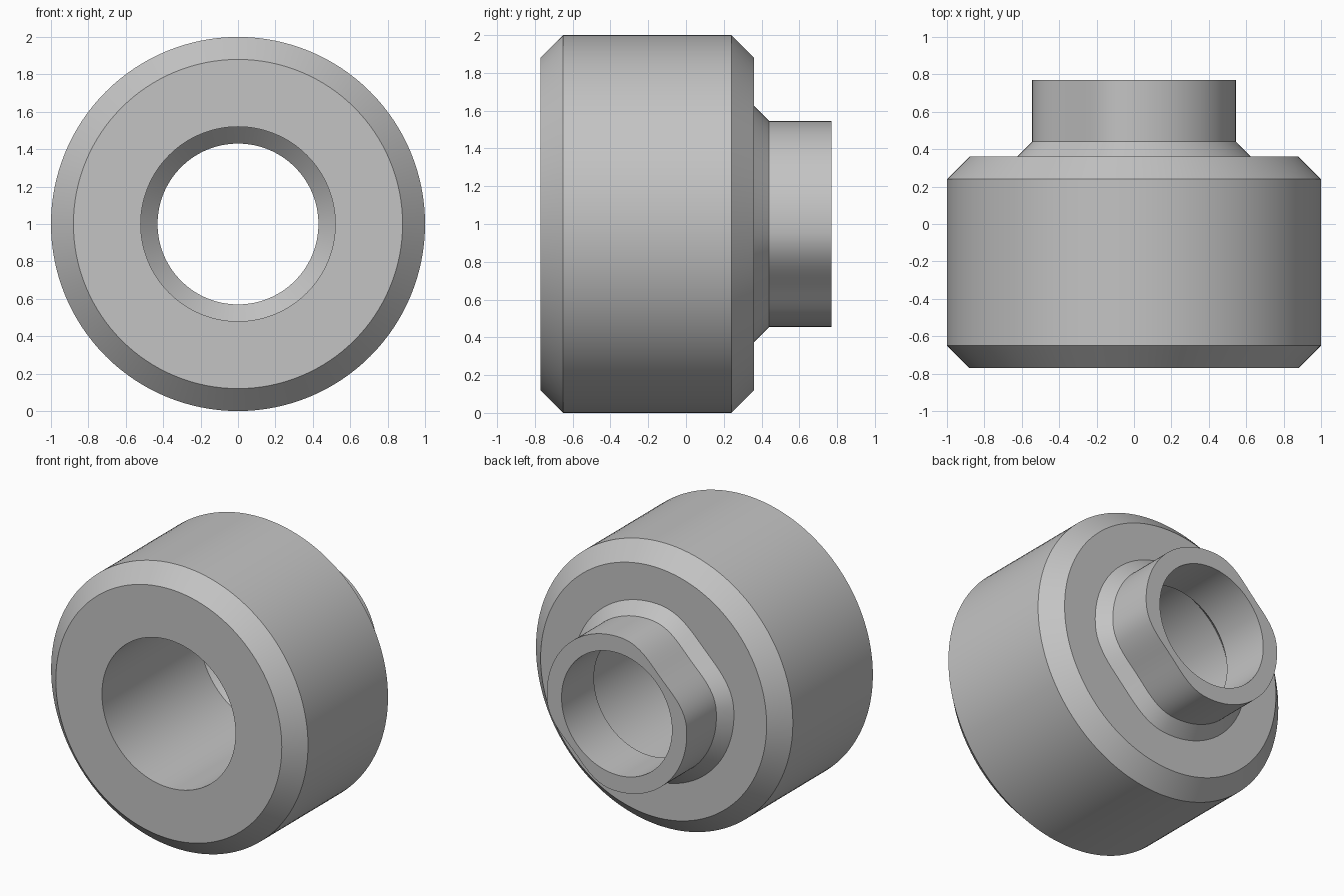
import bpy
import bmesh
from math import cos, sin, pi, radians

cube = bpy.data.objects.get("Cube")
if cube:
    bpy.data.objects.remove(cube, do_unlink=True)

SEGMENTS = 128
AXIS_HEIGHT = 1.0

# Single grey metal colour
metal = bpy.data.materials.new("grey_metal")
metal.use_nodes = True
grey = (0.55, 0.55, 0.55, 1.0)
metal.diffuse_color = grey
metal.node_tree.nodes["Principled BSDF"].inputs["Base Color"].default_value = grey


def flat_depth(angle):
    """Depth of the two opposed blended flats on the hub."""
    half_width = radians(40)
    for centre in (radians(135), radians(315)):
        offset = abs((angle - centre + pi) % (2 * pi) - pi)
        if offset < half_width:
            return 0.06 * cos(pi / 2 * offset / half_width) ** 2
    return 0.0


def lathe(name, profile):
    """Revolve a closed (radius, y, has_flats) profile about the y axis."""
    bm = bmesh.new()
    rings = []
    for radius, y, has_flats in profile:
        ring = []
        for i in range(SEGMENTS):
            a = 2 * pi * i / SEGMENTS
            r = radius - (flat_depth(a) if has_flats else 0)
            ring.append(bm.verts.new((r * cos(a), y, AXIS_HEIGHT + r * sin(a))))
        rings.append(ring)
    for k, ring in enumerate(rings):
        following = rings[(k + 1) % len(rings)]
        for i in range(SEGMENTS):
            j = (i + 1) % SEGMENTS
            bm.faces.new((ring[i], ring[j], following[j], following[i]))
    bmesh.ops.recalc_face_normals(bm, faces=bm.faces)
    mesh = bpy.data.meshes.new(name)
    bm.to_mesh(mesh)
    bm.free()
    mesh.materials.append(metal)
    obj = bpy.data.objects.new(name, mesh)
    bpy.context.collection.objects.link(obj)
    bpy.ops.object.select_all(action="DESELECT")
    obj.select_set(True)
    bpy.context.view_layer.objects.active = obj
    bpy.ops.object.shade_smooth_by_angle(angle=radians(25))
    return obj


# Chamfered collar, stepped hub and stepped bore in one solid
lathe("bored_collar_with_hub", [
    (0.52, -0.77, False),   # bore mouth
    (0.88, -0.77, False),   # front face
    (1.00, -0.65, False),   # front chamfer
    (1.00, 0.24, False),    # outer wall
    (0.88, 0.36, False),    # back chamfer
    (0.625, 0.36, True),    # shoulder
    (0.545, 0.44, True),    # hub neck
    (0.545, 0.77, True),    # hub end
    (0.43, 0.77, False),    # hub bore
    (0.43, 0.41, False),    # bore step
    (0.52, 0.32, False),
])
